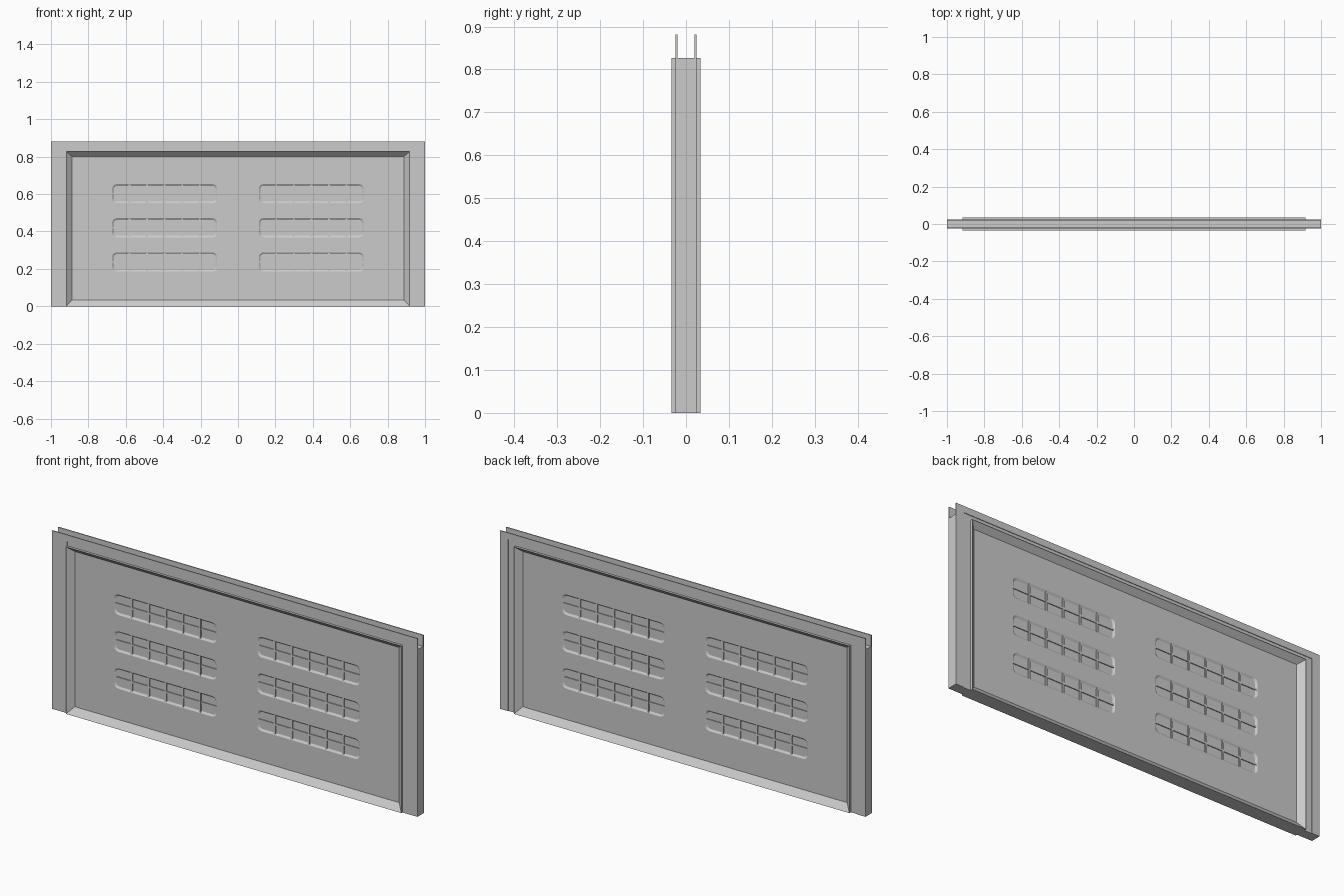
import bpy, bmesh, math

if "Cube" in bpy.data.objects:
    bpy.data.objects.remove(bpy.data.objects["Cube"])

BODY_TOP, TOP = 0.827, 0.882
PANEL_Y = 0.008


def finish(name, bm):
    bmesh.ops.recalc_face_normals(bm, faces=bm.faces[:])
    me = bpy.data.meshes.new(name)
    bm.to_mesh(me)
    bm.free()
    ob = bpy.data.objects.new(name, me)
    bpy.context.collection.objects.link(ob)
    return ob


def loft(bm, loops):
    """Skin equal-length loops of points and cap both ends."""
    rings = [[bm.verts.new(p) for p in loop] for loop in loops]
    for a, b in zip(rings, rings[1:]):
        n = len(a)
        for i in range(n):
            bm.faces.new((a[i], a[(i + 1) % n], b[(i + 1) % n], b[i]))
    bm.faces.new(rings[0])
    bm.faces.new(rings[-1][::-1])


def rect(x0, x1, z0, z1, y):
    return [(x0, y, z0), (x1, y, z0), (x1, y, z1), (x0, y, z1)]


def box(bm, x0, x1, y0, y1, z0, z1):
    loft(bm, [rect(x0, x1, z0, z1, y0), rect(x0, x1, z0, z1, y1)])


def rounded(cx, cz, hx, hz, r, y):
    pts = []
    for k, (sx, sz) in enumerate(((1, 1), (-1, 1), (-1, -1), (1, -1))):
        for j in range(4):
            a = math.radians(90 * k + 30 * j)
            pts.append((cx + sx * (hx - r) + r * math.cos(a), y,
                        cz + sz * (hz - r) + r * math.sin(a)))
    return pts


# Door slab: recessed panel with a sloped border on both sides
bm = bmesh.new()
loft(bm, [rect(-.888, .888, .034, .802, -PANEL_Y),
          rect(-.918, .918, 0, BODY_TOP, -.034),
          rect(-.918, .918, 0, BODY_TOP, .034),
          rect(-.888, .888, .034, .802, PANEL_Y)])
slab = finish("door_panel", bm)

# Vent pockets cut from both faces, bars left standing inside
cut = bmesh.new()
bars = bmesh.new()
HX, HZ = 0.281, 0.051
for cx in (-.392, .392):
    for cz in (.602, .42, .237):
        for s in (-1, 1):
            loft(cut, [rounded(cx, cz, HX, HZ, .024, s * .012),
                       rounded(cx, cz, HX, HZ, .024, s * PANEL_Y),
                       rounded(cx, cz, HX - .009, HZ - .009, .016, s * .002)])
        for i in range(-2, 3):
            x = cx + i * HX / 3
            box(bars, x - .005, x + .005, -.0065, .0065, cz - HZ + .002, cz + HZ - .002)
        box(bars, cx - HX + .002, cx + HX - .002, -.006, .006, cz - .005, cz + .005)
cutter = finish("vent_cutter", cut)
cutter.hide_render = True
finish("vent_bars", bars)

mod = slab.modifiers.new("vents", "BOOLEAN")
mod.object = cutter
mod.operation = "DIFFERENCE"
mod.solver = "EXACT"
bpy.context.view_layer.objects.active = slab
bpy.ops.object.modifier_apply(modifier=mod.name)
bpy.data.objects.remove(cutter)

# Side stiles, with a shallow rebate on the back
for name, s in (("left_stile", -1), ("right_stile", 1)):
    bm = bmesh.new()
    outline = [(.918, -.025), (1, -.025), (1, .025), (.957, .025), (.957, .022), (.918, .022)]
    loft(bm, [[(s * x, y, z) for x, y in outline] for z in (0, BODY_TOP)])
    finish(name, bm)

# Open channel along the top: two thin lips, stepped back near the slab
for name, s, hx in (("front_top_lip", -1, .918), ("back_top_lip", 1, .957)):
    bm = bmesh.new()
    box(bm, -1, 1, *sorted((s * .020, s * .025)), .850, TOP)
    box(bm, -hx, hx, *sorted((s * .020, s * .022)), BODY_TOP, .850)
    for e in (-1, 1):
        box(bm, *sorted((e * hx, e * 1)), *sorted((s * .020, s * .025)), BODY_TOP, .850)
    finish(name, bm)
